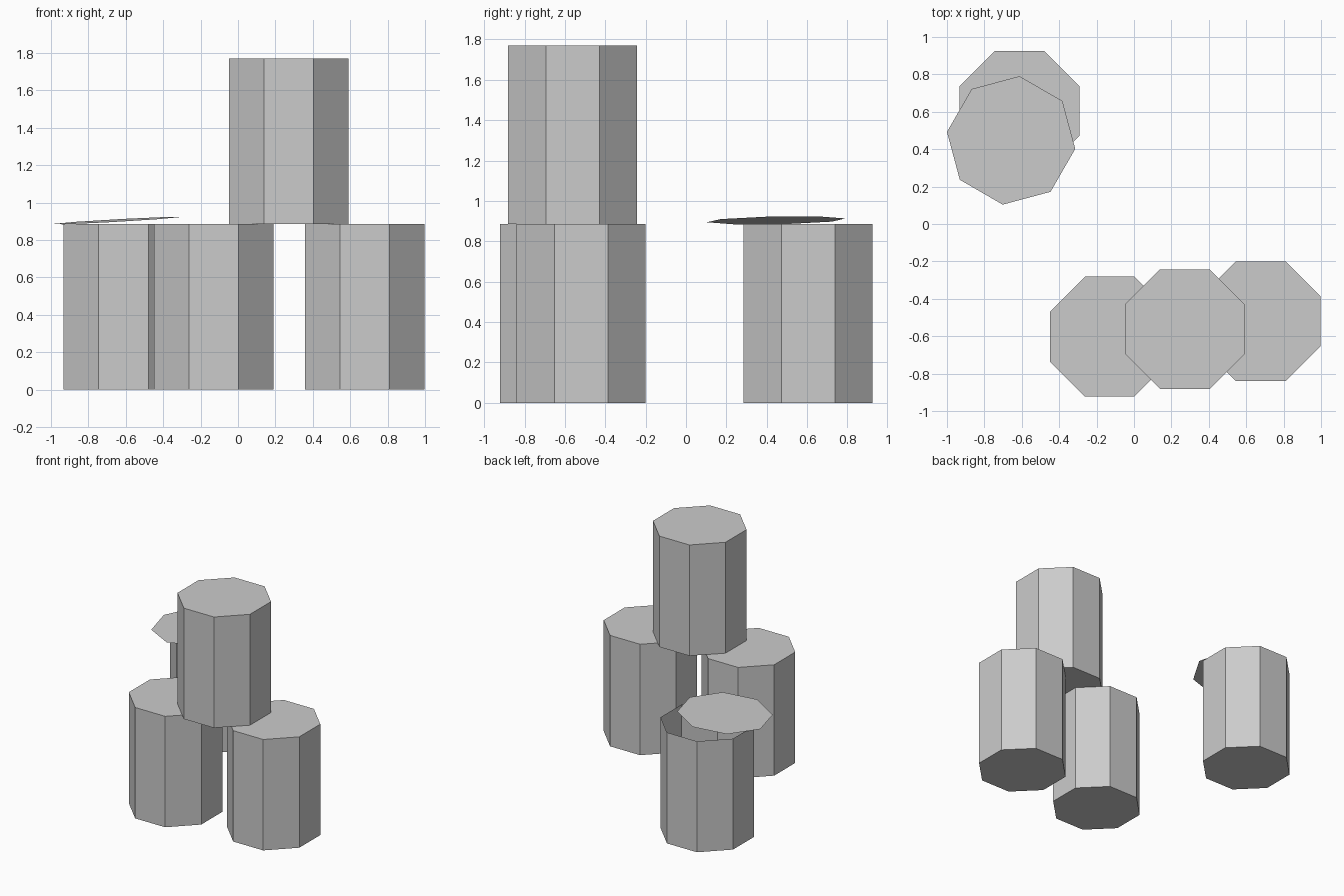
import bpy
import bmesh
import math
from mathutils import Matrix, Vector

default = bpy.data.objects.get("Cube")
if default:
    bpy.data.objects.remove(default, do_unlink=True)

SIDES = 8
RADIUS = 0.32 / math.cos(math.pi / SIDES)
HEIGHT = 0.885

# Single grey finish
grey = bpy.data.materials.new("plain_grey")
grey.use_nodes = True
colour = (0.6, 0.6, 0.6, 1.0)
grey.diffuse_color = colour
grey.node_tree.nodes["Principled BSDF"].inputs["Base Color"].default_value = colour


def finish(bm, name, location):
    mesh = bpy.data.meshes.new(name)
    bm.to_mesh(mesh)
    bm.free()
    mesh.materials.append(grey)
    obj = bpy.data.objects.new(name, mesh)
    obj.location = location
    bpy.context.collection.objects.link(obj)
    return obj


def barrel(name, x, y, z=0.0, open_top=False):
    """Eight-sided drum with flat sides square to the axes."""
    bm = bmesh.new()
    turn = Matrix.Rotation(math.pi / SIDES, 4, "Z")
    lift = Matrix.Translation((0, 0, HEIGHT / 2))
    bmesh.ops.create_cone(bm, cap_ends=True, segments=SIDES, radius1=RADIUS,
                          radius2=RADIUS, depth=HEIGHT, matrix=lift @ turn)
    if open_top:
        bm.normal_update()
        top = [f for f in bm.faces if f.normal.z > 0.9]
        bmesh.ops.delete(bm, geom=top, context="FACES_ONLY")
    return finish(bm, name, (x, y, z))


# Closed drums: two on the ground, one stacked across them
barrel("left_barrel", 0.678, -0.52)
barrel("middle_barrel", -0.13, -0.602)
barrel("stacked_barrel", 0.272, -0.562, HEIGHT)

# Open drum at the back
barrel("open_barrel", -0.612, 0.605, open_top=True)

# Thin loose lid, tilted and slid forward on the open drum
bm = bmesh.new()
bmesh.ops.create_circle(bm, cap_ends=True, segments=SIDES, radius=RADIUS)
lid = finish(bm, "loose_lid", (-0.657, 0.447, 0.904))
tilt = Vector((0, 0, 1)).rotation_difference(Vector((-0.056, -0.02, 1)))
lid.rotation_mode = "QUATERNION"
lid.rotation_quaternion = tilt @ Matrix.Rotation(math.radians(-7.5), 3, "Z").to_quaternion()
